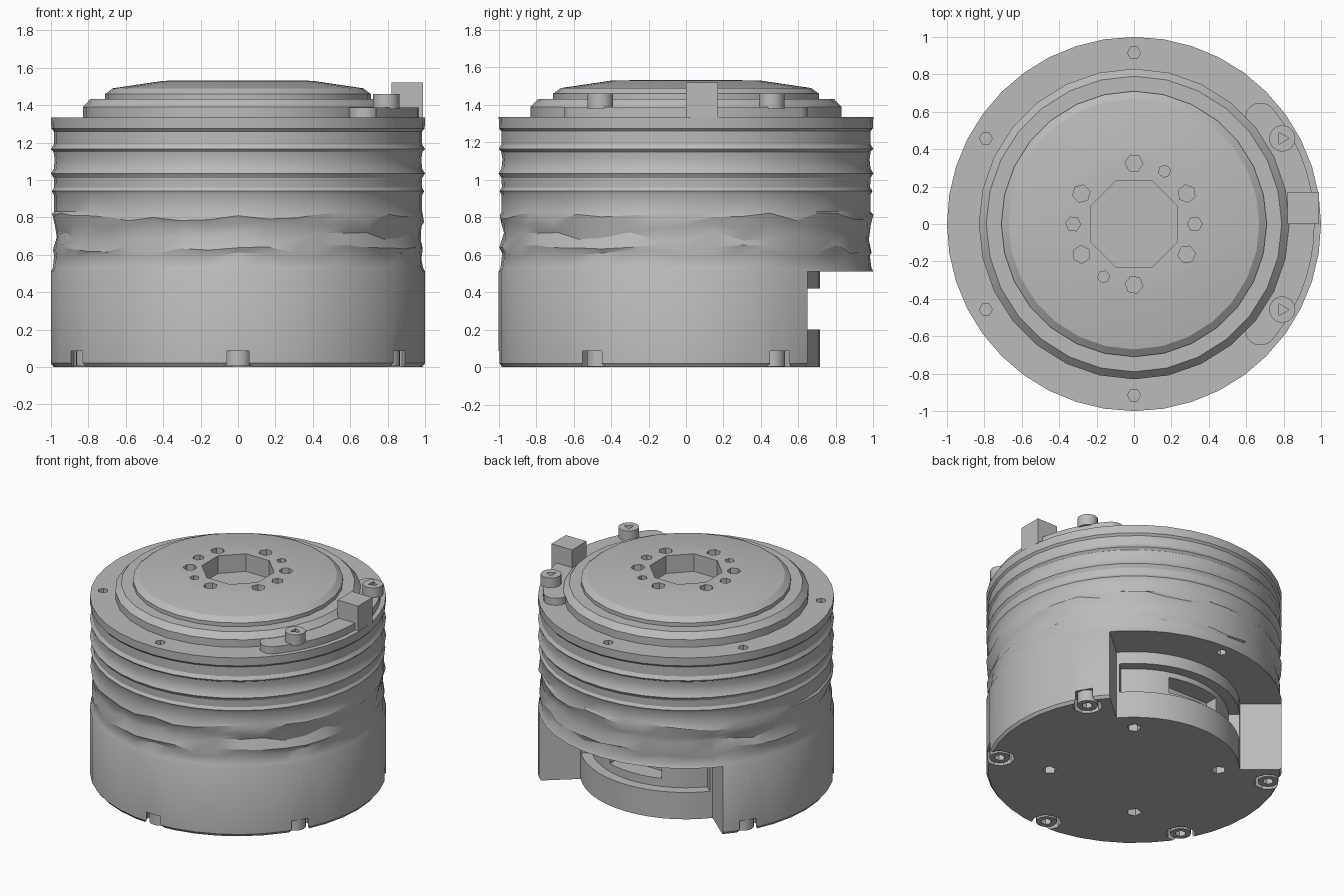
import bpy, bmesh, random
from math import sin, cos, radians, pi

random.seed(4)
if "Cube" in bpy.data.objects:
    bpy.data.objects.remove(bpy.data.objects["Cube"])

grey = bpy.data.materials.new("machined_grey")
grey.use_nodes = True
COLOR = (0.5, 0.5, 0.5, 1)
grey.diffuse_color = COLOR
grey.node_tree.nodes["Principled BSDF"].inputs["Base Color"].default_value = COLOR


def finish(name, bm):
    bmesh.ops.recalc_face_normals(bm, faces=bm.faces)
    me = bpy.data.meshes.new(name)
    bm.to_mesh(me)
    bm.free()
    me.materials.append(grey)
    ob = bpy.data.objects.new(name, me)
    bpy.context.collection.objects.link(ob)
    return ob


def lathe(name, profile, seg):
    """Revolve (radius, z) points into a capped solid."""
    bm = bmesh.new()
    rings = []
    for r, z in profile:
        rings.append([bm.verts.new((r * cos(2 * pi * i / seg), r * sin(2 * pi * i / seg), z))
                      for i in range(seg)])
    for a, b in zip(rings, rings[1:]):
        for i in range(seg):
            j = (i + 1) % seg
            bm.faces.new((a[i], a[j], b[j], b[i]))
    bm.faces.new(rings[0])
    bm.faces.new(rings[-1])
    return finish(name, bm)


def prism(name, outline, z0, z1):
    """Extrude a plan outline from z0 to z1."""
    bm = bmesh.new()
    face = bm.faces.new([bm.verts.new((x, y, z0)) for x, y in outline])
    top = bmesh.ops.extrude_face_region(bm, geom=[face])["geom"]
    verts = [g for g in top if isinstance(g, bmesh.types.BMVert)]
    bmesh.ops.translate(bm, verts=verts, vec=(0, 0, z1 - z0))
    return finish(name, bm)


def disc(x, y, r, n, turn=0):
    return [(x + r * cos(2 * pi * i / n + turn), y + r * sin(2 * pi * i / n + turn)) for i in range(n)]


def sector(r0, r1, a0, a1, n=14):
    angles = [radians(a0 + (a1 - a0) * i / n) for i in range(n + 1)]
    return ([(r1 * cos(a), r1 * sin(a)) for a in angles]
            + [(r0 * cos(a), r0 * sin(a)) for a in reversed(angles)])


def box(x0, x1, y0, y1):
    return [(x0, y0), (x1, y0), (x1, y1), (x0, y1)]


def polar(r, deg):
    return r * cos(radians(deg)), r * sin(radians(deg))


def cut(ob, outline, z0, z1):
    """Subtract an extruded outline and remove the cutter."""
    tool = prism("cutter", outline, z0, z1)
    tool.hide_render = True
    mod = ob.modifiers.new("cut", "BOOLEAN")
    mod.operation = "DIFFERENCE"
    mod.solver = "EXACT"
    mod.object = tool
    bpy.context.view_layer.objects.active = ob
    bpy.ops.object.modifier_apply(modifier=mod.name)
    bpy.data.objects.remove(tool)


# Housing: plain base, wrinkled band, ribbed upper part
housing = lathe("housing", [
    (0.985, 0), (1.0, 0.02), (1.0, 0.51), (0.99, 0.53), (0.985, 0.6), (0.995, 0.63),
    (0.975, 0.7), (0.985, 0.75), (0.998, 0.8), (0.985, 0.83), (0.985, 0.92), (0.995, 0.94),
    (0.983, 0.96), (0.985, 1.01), (1.0, 1.035), (0.985, 1.06), (0.98, 1.11), (0.986, 1.15),
    (1.0, 1.165), (0.985, 1.19), (0.985, 1.26), (0.998, 1.275), (1.0, 1.335)], 40)
for v in housing.data.vertices:
    if 0.58 < v.co.z < 0.82:
        k = 1 + random.uniform(-0.008, 0.003)
        v.co.x *= k
        v.co.y *= k
        v.co.z += random.uniform(-0.025, 0.025)

# Rear recess with a deeper slot and a port
cut(housing, sector(0.715, 1.2, 40.5, 139.5), -0.1, 0.51)
cut(housing, sector(0.64, 0.9, 42, 138), 0.2, 0.42)
cut(housing, box(-0.22, 0.2, 0.5, 0.75), 0.26, 0.38)
cut(housing, disc(0, 0.92, 0.035, 6), 0.45, 0.58)

# Bolt notches and holes underneath, screw holes in the rim
FOOT_ANGLES = (30, 150, 210, 270, 330)
for a in FOOT_ANGLES:
    cut(housing, disc(*polar(0.92, a), 0.1, 10), -0.1, 0.086)
for a in (50, 140, 230, 320):
    cut(housing, disc(*polar(0.57, a), 0.05, 5, a), -0.1, 0.08)
for a in (90, 150, 210, 270):
    cut(housing, disc(*polar(0.915, a), 0.035, 6), 1.26, 1.4)

# Output hub: stepped rings rising to a shallow cone
hub = lathe("output_hub", [
    (0.83, 1.3), (0.83, 1.39), (0.79, 1.432), (0.71, 1.432), (0.71, 1.46),
    (0.67, 1.49), (0.4, 1.53), (0.3, 1.532)], 28)
cut(hub, disc(0, 0, 0.25, 8, pi / 8), 1.4, 1.6)
for a in range(0, 360, 30):
    if a % 180 == 0:
        size = 0.04
    elif a % 60 == 30:
        size = 0.048
    elif a % 180 == 60:
        size = 0.033
    else:
        continue
    cut(hub, disc(*polar(0.325, a), size, 6, a), 1.45, 1.6)

# Curved clamp with a stop block on one side of the rim
clamp = prism("clamp_plate", sector(0.8, 0.965, -40, 40), 1.33, 1.388)
for s in (-1, 1):
    prism("clamp_end", disc(*polar(0.8825, 40 * s), 0.0825, 14), 1.33, 1.388)
prism("stop_block", box(0.82, 0.99, 0, 0.17), 1.33, 1.52)


# Socket-head bolts
def bolt(name, x, y, z0, z1, socket_up):
    ob = prism(name, disc(x, y, 0.07, 18), z0, z1)
    if socket_up:
        cut(ob, disc(x, y, 0.037, 3), z1 - 0.04, z1 + 0.1)
    else:
        cut(ob, disc(x, y, 0.037, 6), z0 - 0.1, z0 + 0.04)


for a in (-30, 30):
    bolt("clamp_bolt", *polar(0.915, a), 1.38, 1.46, True)
for a in FOOT_ANGLES:
    bolt("foot_bolt", *polar(0.92, a), 0.004, 0.09, False)

# Smooth round walls, keep machined edges crisp
bpy.ops.object.select_all(action="DESELECT")
for ob in bpy.context.scene.objects:
    if ob.type == "MESH":
        ob.select_set(True)
        bpy.context.view_layer.objects.active = ob
bpy.ops.object.shade_smooth_by_angle(angle=radians(28))
